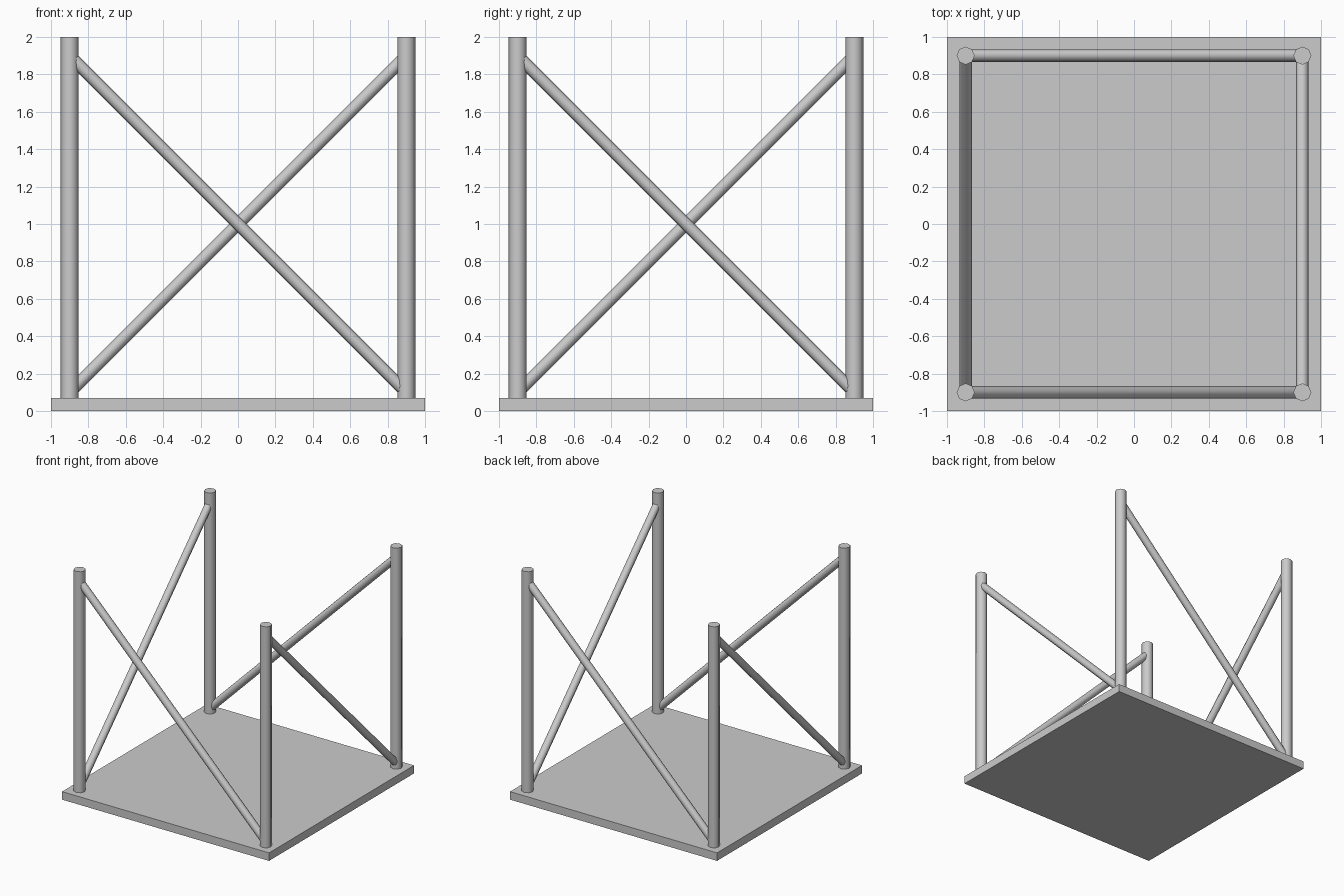
import bpy
import math
from mathutils import Vector

if "Cube" in bpy.data.objects:
    bpy.data.objects.remove(bpy.data.objects["Cube"])

POST = 0.9          # distance of the post axes from the centre
LOW, HIGH = 0.1, 1.9  # heights where braces meet the posts


def rod(name, start, end, radius, sides=8):
    """Smooth-sided rod between two points."""
    a, b = Vector(start), Vector(end)
    axis = b - a
    bpy.ops.mesh.primitive_cylinder_add(
        vertices=sides, radius=radius, depth=axis.length,
        end_fill_type='TRIFAN', location=(a + b) / 2,
        rotation=axis.to_track_quat('Z', 'Y').to_euler())
    ob = bpy.context.object
    ob.name = name
    bpy.ops.object.shade_smooth_by_angle(angle=math.radians(60))
    return ob


# Square base plate
bpy.ops.mesh.primitive_cube_add(size=1, location=(0, 0, 0.035))
plate = bpy.context.object
plate.name = "base_plate"
plate.scale = (2, 2, 0.07)
bpy.ops.object.transform_apply(location=False, rotation=False, scale=True)

# Corner posts and one diagonal brace per side, going round the frame
corners = [(-POST, -POST), (POST, -POST), (POST, POST), (-POST, POST)]
posts = ["front_left", "front_right", "back_right", "back_left"]
sides = ["front", "right", "back", "left"]

for i, (x, y) in enumerate(corners):
    nx, ny = corners[(i + 1) % 4]
    rod(posts[i] + "_post", (x, y, 0.01), (x, y, 2.0), 0.048)
    rod(sides[i] + "_brace", (x, y, HIGH), (nx, ny, LOW), 0.033)
